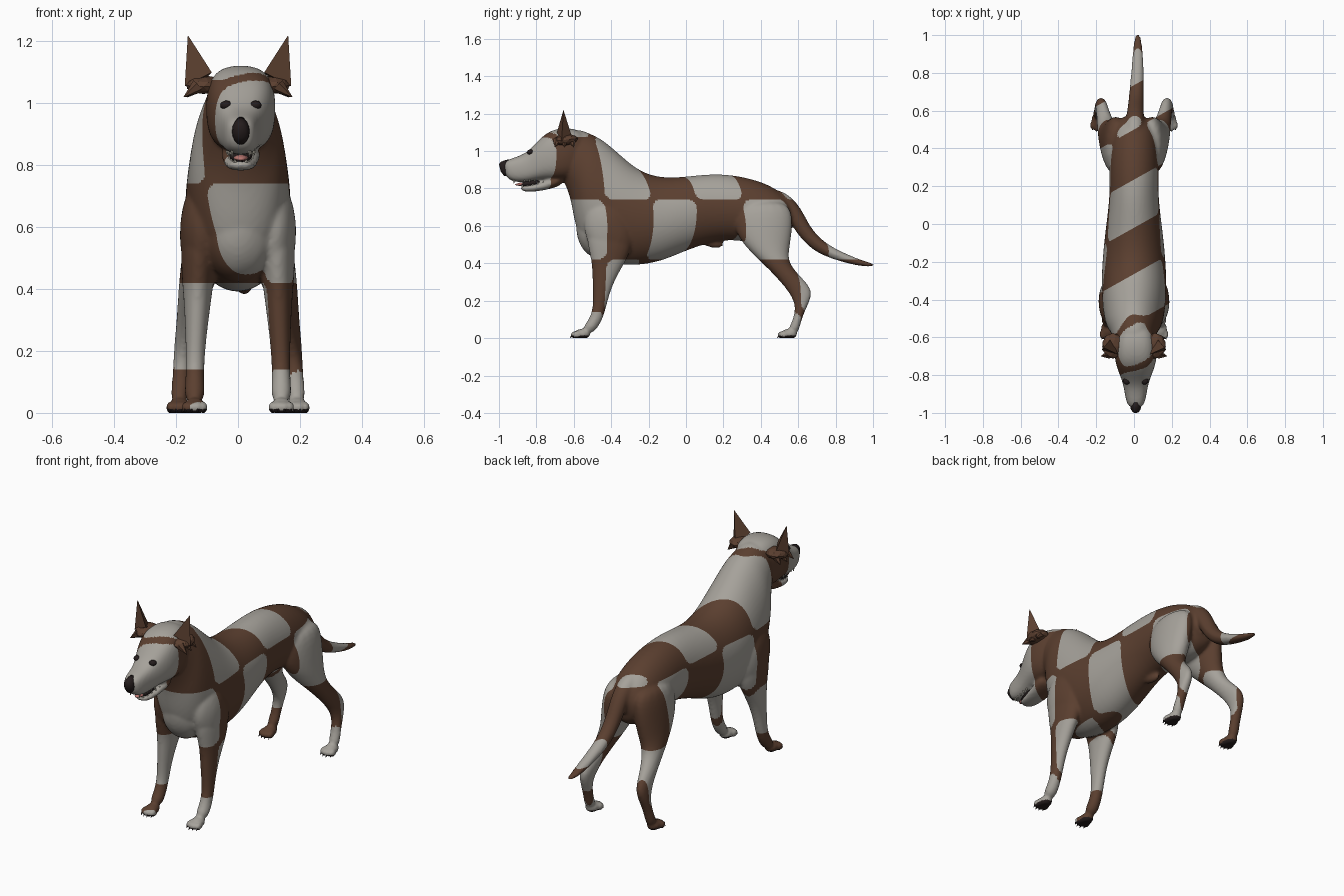
import bpy
import bmesh
import math
from mathutils import Matrix, Vector

cube = bpy.data.objects.get("Cube")
if cube:
    bpy.data.objects.remove(cube, do_unlink=True)


def material(name, color):
    mat = bpy.data.materials.new(name)
    mat.use_nodes = True
    mat.diffuse_color = (*color, 1)
    bsdf = next(n for n in mat.node_tree.nodes if n.type == "BSDF_PRINCIPLED")
    bsdf.inputs["Base Color"].default_value = (*color, 1)
    bsdf.inputs["Roughness"].default_value = 0.8
    return mat


pale = material("pale coat", (0.38, 0.36, 0.325))
brown = material("brown coat", (0.105, 0.05, 0.029))
black = material("dark skin", (0.018, 0.012, 0.012))
pink = material("tongue pink", (0.5, 0.19, 0.17))
ivory = material("tooth ivory", (0.6, 0.56, 0.47))

HEAD_X = 0.009
RING = 16


def bend(value, power):
    return math.copysign(abs(value) ** power, value)


def loft(bm, sections, power=1.0):
    """Skin ovals given as: top y, top z, bottom y, bottom z, centre x, half width."""
    rings = []
    for ty, tz, by, bz, cx, half in sections:
        top, low = Vector((cx, ty, tz)), Vector((cx, by, bz))
        mid, arm = (top + low) / 2, (top - low) / 2
        ring = []
        for i in range(RING):
            a = math.tau * i / RING
            across = Vector((half * bend(math.sin(a), power), 0, 0))
            ring.append(bm.verts.new(mid + arm * bend(math.cos(a), power) + across))
        rings.append(ring)
    for r, s in zip(rings, rings[1:]):
        for i in range(RING):
            j = (i + 1) % RING
            bm.faces.new((r[i], r[j], s[j], s[i]))
    bm.faces.new(rings[0])
    bm.faces.new(rings[-1])


def centred(rows, x=0.0):
    return [(*row[:4], x, row[4]) for row in rows]


def mirrored(rows, side):
    return [(*row[:4], row[4] * side, row[5]) for row in rows]


def ball(bm, centre, radii, tilt=0.0, detail=2):
    m = Matrix.Translation(centre) @ Matrix.Rotation(tilt, 4, "X") @ Matrix.Diagonal((*radii, 1))
    bmesh.ops.create_icosphere(bm, subdivisions=detail, radius=1, matrix=m)


def cone(bm, base, tip, radius):
    base, tip = Vector(base), Vector(tip)
    axis = tip - base
    m = Matrix.Translation((base + tip) / 2) @ axis.to_track_quat("Z", "Y").to_matrix().to_4x4()
    bmesh.ops.create_cone(bm, cap_ends=True, segments=6, radius1=radius, radius2=0.001,
                          depth=axis.length, matrix=m)


def finish(bm, name, mats, smooth=True):
    bmesh.ops.recalc_face_normals(bm, faces=bm.faces[:])
    for f in bm.faces:
        f.smooth = smooth
    mesh = bpy.data.meshes.new(name)
    bm.to_mesh(mesh)
    bm.free()
    for m in mats:
        mesh.materials.append(m)
    ob = bpy.data.objects.new(name, mesh)
    bpy.context.scene.collection.objects.link(ob)
    return ob


# Cross-sections of each limb and body run
torso = [(.58, .67, .56, .58, .05), (.55, .75, .55, .53, .1), (.45, .825, .45, .48, .13),
         (.3, .87, .28, .525, .135), (.15, .885, .15, .515, .13), (0, .867, 0, .465, .15),
         (-.12, .86, -.13, .405, .165), (-.24, .89, -.27, .38, .175), (-.34, .975, -.42, .39, .175),
         (-.41, 1.04, -.55, .46, .165), (-.47, 1.08, -.6, .62, .15), (-.52, 1.1, -.615, .74, .125),
         (-.57, 1.12, -.65, .83, .11), (-.6, 1.11, -.67, .86, .09)]
skull = [(-.52, 1.08, -.54, .88, .07), (-.59, 1.125, -.61, .85, .108), (-.68, 1.126, -.68, .84, .117),
         (-.75, 1.1, -.74, .845, .107), (-.81, 1.035, -.8, .842, .083), (-.86, .985, -.85, .832, .065),
         (-.93, .963, -.92, .832, .055), (-.985, .94, -.965, .858, .038)]
jaw = [(-.66, .89, -.65, .82, .07), (-.74, .848, -.73, .795, .062), (-.83, .815, -.82, .78, .05),
       (-.89, .815, -.885, .784, .034)]
tail = [(.44, .81, .49, .7, .05), (.55, .775, .51, .68, .05), (.62, .69, .55, .63, .046),
        (.665, .59, .6, .545, .042), (.74, .51, .69, .455, .038), (.84, .458, .82, .41, .033),
        (.94, .415, .93, .383, .026), (1.01, .398, 1.01, .38, .014)]
hind_leg = [(.28, .74, .55, .74, .085, .06), (.24, .6, .58, .63, .095, .077), (.31, .49, .555, .48, .113, .072),
            (.42, .39, .545, .41, .138, .056), (.52, .285, .605, .335, .16, .038), (.572, .21, .69, .255, .174, .031),
            (.585, .15, .645, .165, .182, .028), (.565, .08, .615, .09, .187, .028), (.54, .045, .6, .015, .19, .03)]
fore_leg = [(-.54, .62, -.3, .62, .115, .065), (-.53, .5, -.28, .5, .125, .062), (-.505, .41, -.32, .41, .13, .05),
            (-.502, .33, -.37, .33, .132, .042), (-.498, .24, -.408, .24, .136, .034),
            (-.498, .15, -.432, .14, .139, .03), (-.525, .09, -.455, .08, .14, .032),
            (-.56, .05, -.5, .015, .14, .034)]

# Body: overlapping lofts fused into one skin
bm = bmesh.new()
loft(bm, centred(torso))
loft(bm, centred(skull, HEAD_X), 0.74)
loft(bm, centred(jaw, HEAD_X), 0.85)
loft(bm, [(*row[:4], 0.02 * min(1, max(0, row[0] - .5) * 3), row[4]) for row in tail])
ball(bm, (0, .14, .51), (.022, .065, .028), -.2)
ball(bm, (0, -.47, .58), (.13, .125, .17), .15)
claws = bmesh.new()
for side in (-1, 1):
    loft(bm, mirrored(hind_leg, side))
    loft(bm, mirrored(fore_leg, side))
    ball(bm, (side * .115, -.41, .58), (.078, .14, .19), .25)
    for px, py in ((.14, -.555), (.19, .552)):
        ball(bm, (side * px, py, .022), (.037, .046, .03))
        for k in (-1.5, -.5, .5, 1.5):
            tx, ty = side * px + k * .02, py - .043 + abs(k) * .009
            ball(bm, (tx, ty, .017), (.0125, .027, .022))
            cone(claws, (tx, ty - .016, .012), (tx, ty - .026, .002), .005)
body = finish(bm, "body", [pale, brown, black])
sub = body.modifiers.new("round", "SUBSURF")
sub.levels = sub.render_levels = 2
fuse = body.modifiers.new("fuse", "REMESH")
fuse.mode, fuse.voxel_size = "VOXEL", 0.0085
relax = body.modifiers.new("relax", "SMOOTH")
relax.factor, relax.iterations = 0.5, 5
bpy.context.view_layer.update()
fused = bpy.data.meshes.new_from_object(body.evaluated_get(bpy.context.evaluated_depsgraph_get()))
body.modifiers.clear()
fused.materials.clear()
for m in (pale, brown, black):
    fused.materials.append(m)

# Coat: alternating patches between slanted upright planes and level planes
SLANT, ROUND = 0.56, 0.045
UPRIGHT = (-0.76, -0.525, -0.265, -0.02, 0.235, 0.5, 0.735)
LEVELS = (0.14, 0.42, 0.74, 1.075)
bm = bmesh.new()
bm.from_mesh(fused)
for v in bm.verts:
    v.co.z = max(v.co.z, 0)
cuts = [((0, 0, z), (0, 0, 1)) for z in LEVELS] + [((0, u, 0), (-SLANT, 1, 0)) for u in UPRIGHT]
for co, no in cuts:
    bmesh.ops.bisect_plane(bm, geom=bm.verts[:] + bm.edges[:] + bm.faces[:],
                           plane_co=co, plane_no=Vector(no).normalized())
bm.normal_update()
for f in bm.faces:
    c = f.calc_center_median()
    u = c.y - SLANT * c.x
    f.material_index = (sum(u > b for b in UPRIGHT) + sum(c.z > z for z in LEVELS) + 1) % 2
    # round the corners of the pale patches
    near_u = ROUND - min(abs(u - b) for b in UPRIGHT)
    near_z = ROUND - min(abs(c.z - z) for z in LEVELS)
    if near_u > 0 and near_z > 0 and math.hypot(near_u, near_z) > ROUND:
        f.material_index = 1
    if c.z < 0.018 and f.normal.z < -0.4:
        f.material_index = 2
    f.smooth = True
bm.to_mesh(fused)
bm.free()
body.data = fused
finish(claws, "claws", [black], False)

# Ears: upright pointed shells over a folded flap
for side, label in ((1, "left"), (-1, "right")):
    bm = bmesh.new()
    points = [(.162, -.655, 1.22), (.172, -.665, 1.055), (.085, -.69, 1.1), (.12, -.605, 1.06)]
    tip, outer, inner, back = [bm.verts.new((side * x, y, z)) for x, y, z in points]
    for tri in ((tip, outer, inner), (tip, inner, back), (tip, back, outer), (outer, back, inner)):
        bm.faces.new(tri)
    finish(bm, label + "_ear", [brown], False)
    bm = bmesh.new()
    ball(bm, (side * .112, -.645, 1.06), (.058, .068, .03), .1)
    for k in range(3):
        cone(bm, (side * .13, -.69 + k * .04, 1.055), (side * (.175 - k * .006), -.7 + k * .05, 1.02), .024)
    finish(bm, label + "_ear_flap", [brown], False)

# Eyes and nostril pad set on the head
for side, label in ((1, "left"), (-1, "right")):
    hit, spot, normal, _ = body.closest_point_on_mesh(Vector((HEAD_X + side * .055, -.84, 1.003)))
    bm = bmesh.new()
    ball(bm, spot - normal * .004, (.02, .02, .015))
    finish(bm, label + "_eye", [black])
bm = bmesh.new()
loft(bm, centred([(-.945, .956, -.94, .9, .022), (-.972, .95, -.955, .868, .029),
                  (-.99, .942, -.972, .866, .026), (-1, .93, -.99, .89, .016)], HEAD_X))
finish(bm, "nose", [black])

# Mouth: dark lining, tongue and two rows of teeth
bm = bmesh.new()
ball(bm, (HEAD_X, -.82, .83), (.038, .075, .018), .15)
finish(bm, "mouth_lining", [black])
bm = bmesh.new()
ball(bm, (HEAD_X, -.86, .825), (.024, .055, .01), .1)
finish(bm, "tongue", [pink])
bm = bmesh.new()
for side in (-1, 1):
    for k in range(5):
        y, size = -.92 + k * .028, .012 if k == 0 else .006
        x = HEAD_X + side * (.028 + k * .004)
        cone(bm, (x, y, .848), (x, y, .838 - size), .006)
        x = HEAD_X + side * (.018 + k * .006)
        cone(bm, (x, y + .045, .808 + k * .004), (x, y + .045, .818 + k * .004 + size), .006)
finish(bm, "teeth", [ivory], False)
